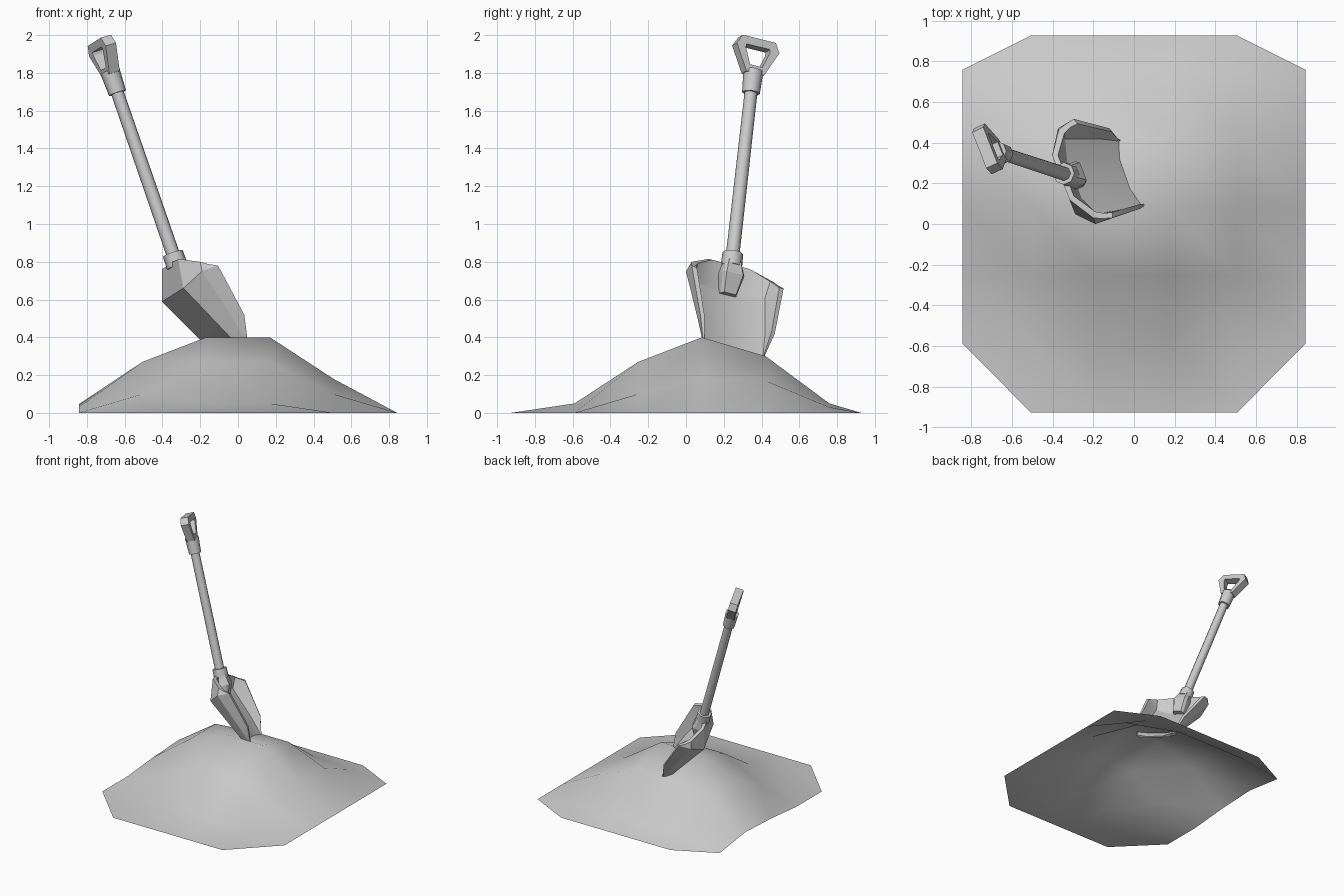
import bpy, bmesh, math
from mathutils import Vector

if "Cube" in bpy.data.objects:
    bpy.data.objects.remove(bpy.data.objects["Cube"])

# Shovel frame: W across the blade, U up the shaft, N out of the scoop
U = Vector((-0.324, 0.106, 0.94)).normalized()
W = Vector((-0.355, 0.907, -0.225))
W = (W - U * W.dot(U)).normalized()
N = W.cross(U)
O = Vector((-0.33, 0.243, 0.80))


def loc(a, b, c):
    return O + W * a + U * b + N * c


def make(name, verts, faces, smooth=None):
    me = bpy.data.meshes.new(name)
    me.from_pydata([tuple(v) for v in verts], [], faces)
    bm = bmesh.new()
    bm.from_mesh(me)
    bmesh.ops.recalc_face_normals(bm, faces=bm.faces)
    bm.to_mesh(me)
    bm.free()
    ob = bpy.data.objects.new(name, me)
    bpy.context.collection.objects.link(ob)
    if smooth:
        bpy.ops.object.select_all(action='DESELECT')
        ob.select_set(True)
        bpy.context.view_layer.objects.active = ob
        bpy.ops.object.shade_smooth_by_angle(angle=math.radians(smooth))
    return ob


def loft(name, rings, smooth=None, closed=False):
    """Skin through rings of equal point count, capped or joined end to start."""
    n, m = len(rings[0]), len(rings)
    faces = [(r * n + i, r * n + (i + 1) % n, (r + 1) % m * n + (i + 1) % n, (r + 1) % m * n + i)
             for r in range(m if closed else m - 1) for i in range(n)]
    if not closed:
        faces += [tuple(range(n)), tuple(range((m - 1) * n, m * n))]
    return make(name, [p for ring in rings for p in ring], faces, smooth)


def ring(b, r, n=8):
    return [loc(r * math.cos(math.tau * (i + .5) / n), b, r * math.sin(math.tau * (i + .5) / n))
            for i in range(n)]


def mirrored(half):
    return half + [(-p[0], *p[1:]) for p in reversed(half)]


# Earth mound: open height grid with clipped corners
xs = [-0.843, -0.506, -0.169, 0.169, 0.506, 0.843]
ys = [-0.928, -0.59, -0.253, 0.084, 0.422, 0.759, 0.928]
heights = [
    [0, 0, 0, 0, 0, 0],
    [0, 0, .05, .05, 0, 0],
    [0, .10, .27, .27, .10, 0],
    [.03, .27, .40, .40, .18, 0],
    [.045, .27, .30, .30, .17, 0],
    [0, .05, .05, .05, .03, 0],
    [0, 0, 0, 0, 0, 0]]
bm = bmesh.new()
g = [[bm.verts.new((x, y, heights[j][i])) for i, x in enumerate(xs)] for j, y in enumerate(ys)]
corners = [g[0][0], g[0][-1], g[-1][0], g[-1][-1]]
for j in range(6):
    for i in range(5):
        quad = [g[j][i + 1], g[j + 1][i + 1], g[j + 1][i], g[j][i]]
        bm.faces.new([v for v in quad if v not in corners])
for v in corners:
    bm.verts.remove(v)
me = bpy.data.meshes.new("mound")
bm.to_mesh(me)
bm.free()
me.shade_smooth()
mound = bpy.data.objects.new("mound", me)
bpy.context.collection.objects.link(mound)

# Scoop blade: half sections (wall rim, wall base, floor) of outer and inner skin
outer = [
    [(.255, -.090, .060), (.239, -.065, .027), (.120, -.003, -.035)],
    [(.268, -.114, .105), (.259, -.118, .011), (.160, -.165, -.079)],
    [(.217, -.400, .179), (.205, -.400, .115), (.152, -.400, .045)],
    [(.182, -.523, .166), (.178, -.523, .150), (.145, -.523, .110)],
    [(.168, -.565, .175), (.163, -.565, .170), (.130, -.570, .145)]]
inner = [
    [(.232, -.096, .075), (.212, -.073, .045), (.110, -.012, -.010)],
    [(.240, -.122, .112), (.205, -.157, .014), (.100, -.168, -.020)],
    [(.196, -.396, .183), (.188, -.400, .115), (.090, -.400, .090)],
    [(.174, -.520, .170), (.172, -.523, .160), (.080, -.523, .140)],
    [(.163, -.563, .180), (.158, -.563, .178), (.075, -.567, .158)]]
rings = []
for o, i in zip(outer, inner):
    rings.append([loc(*p) for p in mirrored(o)] + [loc(*p) for p in reversed(mirrored(i))])
n = 12
faces = [(r * n + i, r * n + (i + 1) % n, (r + 1) * n + (i + 1) % n, (r + 1) * n + i)
         for r in range(4) for i in range(n)]
for base in (0, 4 * n):   # top lip and digging edge
    faces += [(base + i, base + i + 1, base + n - 2 - i, base + n - 1 - i) for i in range(5)]
make("blade", [p for s in rings for p in s], faces, 25)

# Tang joining the socket to the blade
tang = []
for b, hw, c0, c1 in [(.0, .045, -.035, .042), (-.08, .063, -.03, .062), (-.185, .045, -.03, .025)]:
    tang.append([loc(-hw, b, c0), loc(hw, b, c0), loc(hw, b, c1 - .02), loc(hw * .75, b, c1),
                 loc(-hw * .75, b, c1), loc(-hw, b, c1 - .02)])
loft("tang", tang)

# Shaft and its collars
loft("shaft", [ring(-.02, .036), ring(1.0, .034)], 50)
loft("lower_collar", [ring(-.025, .057), ring(.048, .055)], 50)
loft("upper_collar", [ring(.95, .047), ring(1.01, .050), ring(1.075, .053)], 50)

# D-shaped grip: ring of outer and inner outlines with depth
grip_out = [(.097, 1.247), (.124, 1.195), (.052, 1.055)]
grip_in = [(.068, 1.203), (.070, 1.185), (.036, 1.095)]
loft("grip", [[loc(a, b, c) for a, b in mirrored(h)] for h, c in
              ((grip_out, -.031), (grip_out, .031), (grip_in, .031), (grip_in, -.031))], closed=True)
